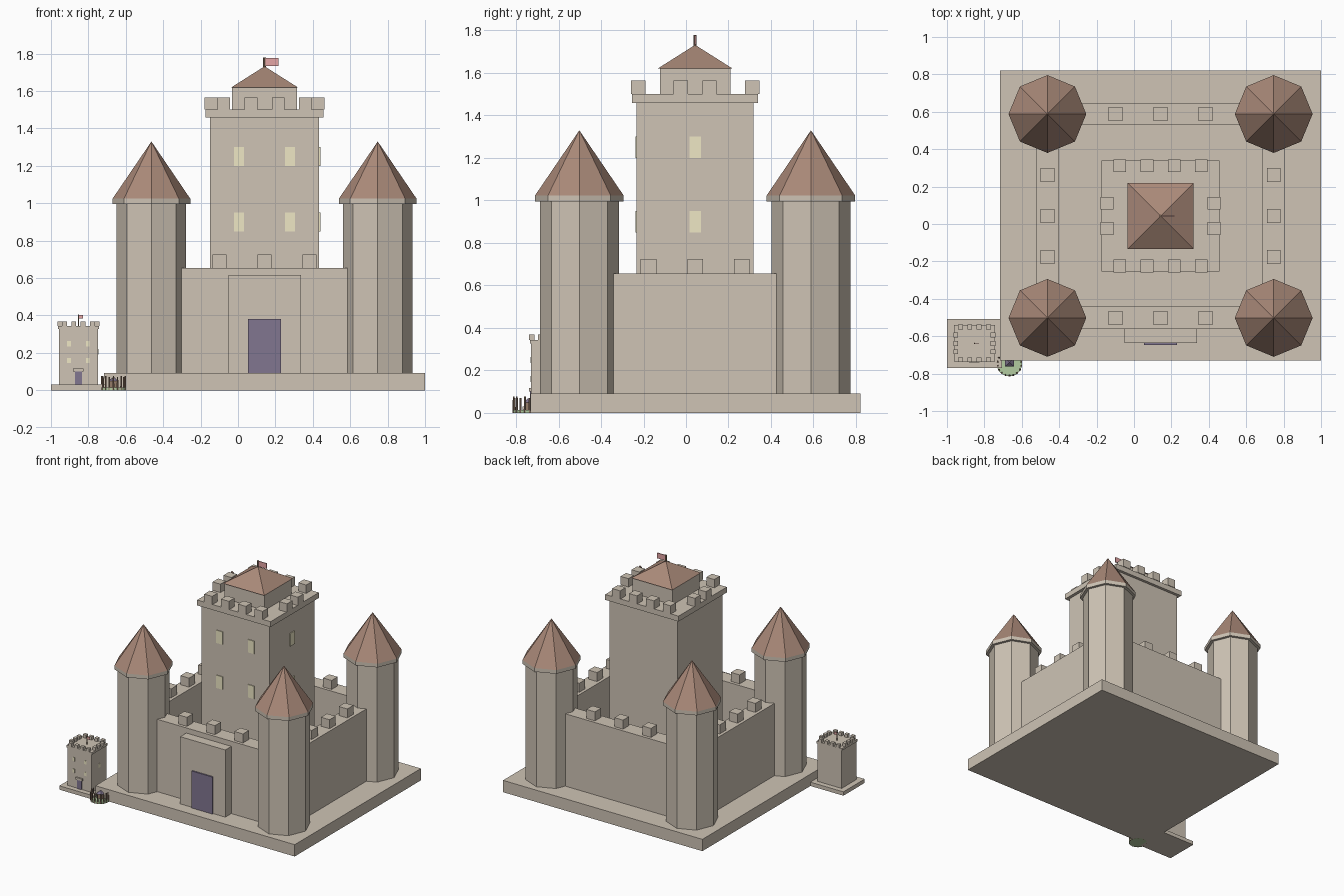
import bpy, math

if "Cube" in bpy.data.objects:
    bpy.data.objects.remove(bpy.data.objects["Cube"])

def mat(name, r, g, b):
    m = bpy.data.materials.new(name)
    m.diffuse_color = (r, g, b, 1)
    m.use_nodes = True
    m.node_tree.nodes["Principled BSDF"].inputs["Base Color"].default_value = m.diffuse_color
    return m

STONE = mat("stone", 0.62, 0.55, 0.46)
ROOF = mat("roof_tile", 0.40, 0.25, 0.19)
GLOW = mat("window_glow", 0.86, 0.80, 0.56)
DARK = mat("dark_door", 0.22, 0.18, 0.28)
RED = mat("flag_red", 0.78, 0.38, 0.38)
WOOD = mat("wood", 0.30, 0.20, 0.14)
GRASS = mat("grass", 0.45, 0.60, 0.35)

def finish(name, m):
    o = bpy.context.object
    o.name = name
    o.data.materials.append(m)
    return o

def box(name, x, y, hx, hy, z0, z1, m=STONE):
    """Box from its centre, half sizes and height range."""
    bpy.ops.mesh.primitive_cube_add(size=1, location=(x, y, (z0 + z1) / 2))
    o = finish(name, m)
    o.scale = (2 * hx, 2 * hy, z1 - z0)
    return o

def cone(name, x, y, r0, r1, z0, z1, n=8, m=STONE, turn=0):
    bpy.ops.mesh.primitive_cone_add(vertices=n, radius1=r0, radius2=r1, depth=z1 - z0,
                                    location=(x, y, (z0 + z1) / 2), rotation=(0, 0, turn))
    return finish(name, m)

def spread(n, step):
    return [(i - (n - 1) / 2) * step for i in range(n)]

CX, CY = 0.142, 0.043      # castle centre
TX, TY = 0.605, 0.545      # tower offsets
G = 0.092                  # plinth top

box("plinth", CX, 0.045, 0.858, 0.776, 0, G)

# corner towers and curtain walls
for sx in (-1, 1):
    for sy in (-1, 1):
        x, y = CX + sx * TX, CY + sy * TY
        cone("corner_tower", x, y, 0.186, 0.186, G, 1.0)
        cone("tower_eave", x, y, 0.208, 0.208, 0.995, 1.024)
        cone("tower_roof", x, y, 0.208, 0, 1.024, 1.33, m=ROOF)
for s in (-1, 1):
    box("long_wall", CX, CY + s * TY, TX, 0.06, G, 0.655)
    box("side_wall", CX + s * TX, CY, 0.06, TY, G, 0.655)
    for d in spread(3, 0.241):
        box("wall_merlon", CX + d, CY + s * TY, 0.037, 0.037, 0.655, 0.725)
    for d in spread(3, 0.219):
        box("wall_merlon", CX + s * TX, CY + d, 0.037, 0.037, 0.655, 0.725)

# gatehouse
box("gatehouse", CX, -0.568, 0.194, 0.068, G, 0.615)
box("gate_door", CX, -0.638, 0.089, 0.008, G, 0.38, DARK)

def crown(x, y, hx, hy, z0, z1, z2, ox, oy, h, nx, dx, ny, dy):
    """Projecting cornice with merlons round its edge."""
    box("keep_cornice", x, y, hx, hy, z0, z1)
    for s in (-1, 1):
        for d in spread(nx, dx):
            box("keep_merlon", x + d, y + s * oy, h, h, z1, z2)
        for d in spread(ny, dy):
            box("keep_merlon", x + s * ox, y + d, h, h, z1, z2)

# main keep
box("keep", CX, CY, 0.292, 0.275, G, 1.458)
crown(CX, CY, 0.316, 0.297, 1.458, 1.5, 1.565, 0.286, 0.268, 0.034, 4, 0.145, 2, 0.135)
box("keep_cap", CX, CY, 0.174, 0.166, 1.5, 1.62)
cone("keep_roof", CX, CY, 0.177 * math.sqrt(2), 0, 1.62, 1.732, 4, ROOF, math.pi / 4)
cone("flag_pole", CX, CY, 0.007, 0.007, 1.7, 1.778, 8, WOOD)
box("flag", CX + 0.039, CY, 0.035, 0.003, 1.734, 1.776, RED)
for z in (0.85, 1.2):
    for d in (-0.136, 0.136):
        box("keep_window", CX + d, CY - 0.275, 0.027, 0.006, z, z + 0.1, GLOW)
    box("keep_side_window", CX + 0.292, CY, 0.006, 0.027, z, z + 0.1, GLOW)

# small watch keep beside the plinth
KX, KY = -0.853, -0.638
box("small_plinth", KX, KY, 0.147, 0.131, 0, 0.03)
box("small_keep", KX, KY, 0.104, 0.091, 0.03, 0.327)
crown(KX, KY, 0.11, 0.097, 0.327, 0.343, 0.368, 0.1, 0.088, 0.013, 4, 0.05, 3, 0.045)
box("small_door", KX, KY - 0.092, 0.019, 0.004, 0.03, 0.1, DARK)
box("small_lintel", KX, KY - 0.094, 0.028, 0.008, 0.1, 0.117)
for z in (0.145, 0.235):
    for d in (-0.05, 0.05):
        box("small_window", KX + d, KY - 0.091, 0.01, 0.003, z, z + 0.028, GLOW)
box("small_side_window", KX + 0.104, KY, 0.003, 0.01, 0.19, 0.22, GLOW)
cone("small_flag_pole", KX, KY, 0.004, 0.004, 0.343, 0.405, 6, WOOD)
box("small_flag", KX + 0.013, KY, 0.012, 0.002, 0.383, 0.403, RED)

# little palisade camp
PX, PY = -0.666, -0.747
cone("camp_ground", PX, PY, 0.068, 0.068, 0, 0.014, 20, GRASS)
for i in range(18):
    a = 2 * math.pi * (i + 0.5) / 18
    cone("palisade_post", PX + 0.064 * math.cos(a), PY + 0.064 * math.sin(a),
         0.006, 0.004, 0, 0.076 if i % 2 else 0.07, 6, WOOD)
box("camp_hut", PX, PY + 0.008, 0.022, 0.018, 0.014, 0.05, WOOD)
cone("camp_hut_roof", PX, PY + 0.008, 0.034, 0, 0.05, 0.072, 4, DARK, math.pi / 4)
